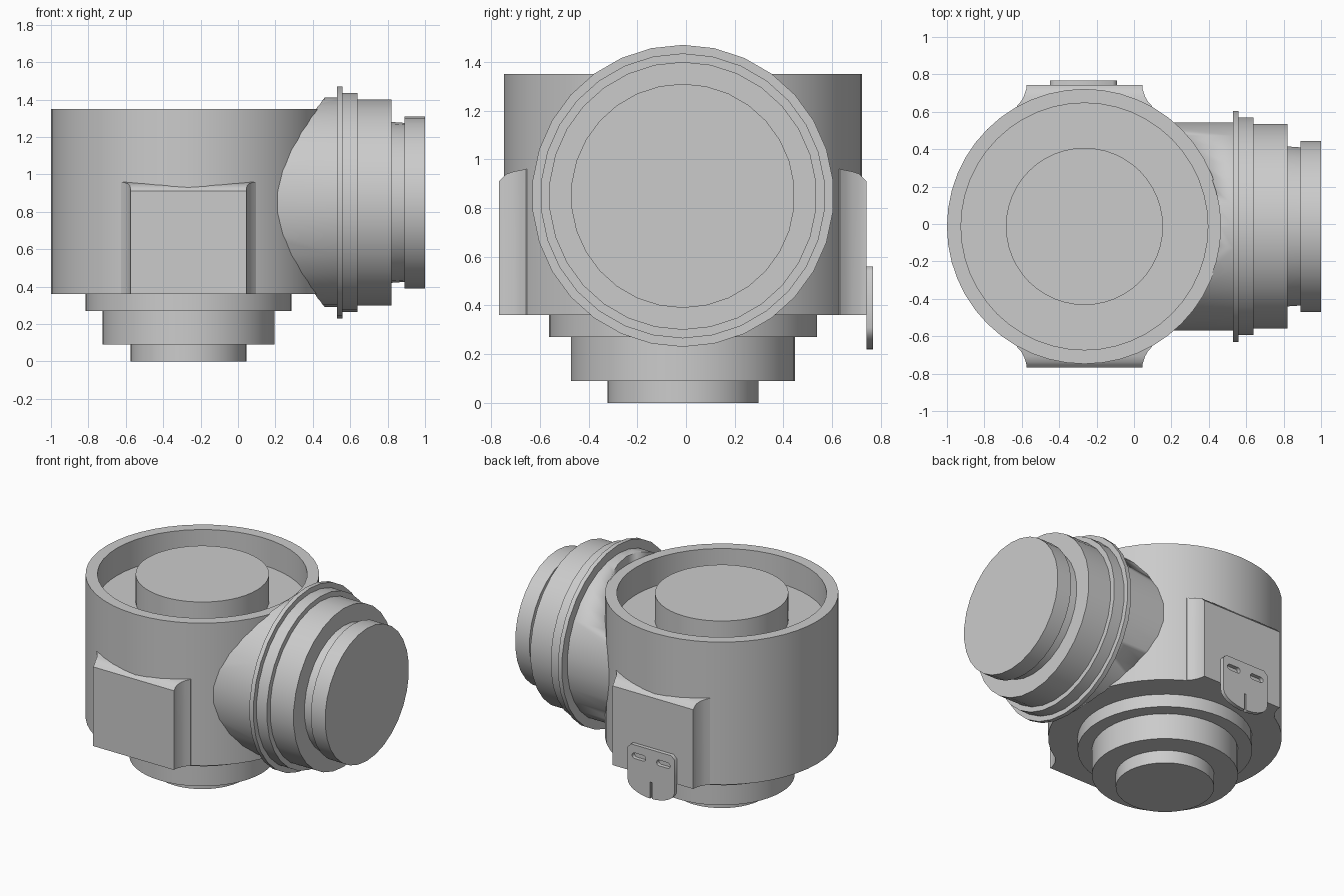
import bpy, bmesh, math
from mathutils import Matrix, Vector

if "Cube" in bpy.data.objects:
    bpy.data.objects.remove(bpy.data.objects["Cube"])

CX, CY, PIPE_Z, BODY_R = -0.265, -0.013, 0.85, 0.735

grey = bpy.data.materials.new("plain grey")
grey.use_nodes = True
grey.diffuse_color = (0.6, 0.6, 0.6, 1)
grey.node_tree.nodes["Principled BSDF"].inputs["Base Color"].default_value = (0.6, 0.6, 0.6, 1)


def finish(name, mesh, smooth=True):
    obj = bpy.data.objects.new(name, mesh)
    bpy.context.collection.objects.link(obj)
    mesh.materials.clear()
    mesh.materials.append(grey)
    if smooth:
        bpy.ops.object.select_all(action="DESELECT")
        obj.select_set(True)
        bpy.context.view_layer.objects.active = obj
        bpy.ops.object.shade_smooth_by_angle(angle=math.radians(30))
    return obj


def from_bmesh(name, bm, smooth=True):
    bmesh.ops.recalc_face_normals(bm, faces=bm.faces)
    mesh = bpy.data.meshes.new(name)
    bm.to_mesh(mesh)
    bm.free()
    return finish(name, mesh, smooth)


def lathe(name, profile, sides, matrix):
    """Turn a (radius, height) profile around z, then place it."""
    bm = bmesh.new()
    verts = [bm.verts.new((r, 0, h)) for r, h in profile]
    edges = [bm.edges.new(pair) for pair in zip(verts, verts[1:])]
    bmesh.ops.spin(bm, geom=verts + edges, axis=(0, 0, 1), cent=(0, 0, 0),
                   angle=math.tau, steps=sides, use_duplicate=False)
    bmesh.ops.remove_doubles(bm, verts=bm.verts, dist=0.0005)
    bmesh.ops.transform(bm, matrix=matrix, verts=bm.verts)
    return from_bmesh(name, bm)


# Body with stepped foot below and a ring-shaped recess around the top boss
upright = Matrix.Translation((CX, CY, 0))
lathe("body", [(0, 0), (0.31, 0), (0.31, 0.09), (0.46, 0.09), (0.46, 0.27),
               (0.55, 0.27), (0.55, 0.36), (BODY_R, 0.36), (BODY_R, 1.35),
               (0.66, 1.35), (0.66, 1.16), (0.42, 1.16), (0.42, 1.35), (0, 1.35)],
      48, upright)

# Side pipe with flanges, trimmed against the body wall
sideways = Matrix.Translation((0, CY, PIPE_Z)) @ Matrix.Rotation(math.pi / 2, 4, "Y")
pipe = lathe("side_pipe", [(0, 0.1), (0.56, 0.1), (0.56, 0.53), (0.62, 0.53),
                           (0.62, 0.56), (0.585, 0.56), (0.585, 0.64), (0.55, 0.64),
                           (0.55, 0.82), (0.43, 0.82), (0.425, 0.89), (0.46, 0.89),
                           (0.46, 1), (0, 1)], 30, sideways)
cutter = lathe("pipe_cutter", [(0, -1), (0.728, -1), (0.728, 3), (0, 3)], 48, upright)
cutter.hide_render = True
cutter.hide_viewport = True
trim = pipe.modifiers.new("trim", "BOOLEAN")
trim.operation, trim.solver, trim.object = "DIFFERENCE", "EXACT", cutter
bpy.context.view_layer.update()
trimmed = bpy.data.meshes.new_from_object(
    pipe.evaluated_get(bpy.context.evaluated_depsgraph_get()))
pipe.modifiers.clear()
pipe.data = trimmed
bpy.data.objects.remove(cutter)


# Flat mounting pads whose sides and top flare into the body
def pad(name, side):
    bm = bmesh.new()
    rings = []
    for depth, flare, rise in [(0, 0, 0), (0.015, 0, 0.015), (0.03, 0.004, 0.03),
                               (0.06, 0.014, 0.04), (0.085, 0.028, 0.045),
                               (0.11, 0.05, 0.05), (0.16, 0.05, 0.05)]:
        y = CY + side * (0.755 - depth)
        w, top = 0.31 + flare, 0.91 + rise
        rings.append([bm.verts.new((CX + x, y, z)) for x, z in
                      [(-w, 0.36), (w, 0.36), (w, top), (-w, top)]])
    for a, b in zip(rings, rings[1:]):
        for i in range(4):
            j = (i + 1) % 4
            bm.faces.new((a[i], a[j], b[j], b[i]))
    bm.faces.new(rings[0])
    bm.faces.new(rings[-1])
    return from_bmesh(name, bm)


pad("front_pad", -1)
pad("back_pad", 1)

# Bracket plate: chamfered top, rounded bottom with a slit, two slots
outline = [(-0.18, 0.31), (-0.18, 0.535), (-0.155, 0.56),
           (0.155, 0.56), (0.18, 0.535), (0.18, 0.31)]
arc = [(0.18 * math.cos(t), 0.31 - 0.09 * math.sin(t))
       for t in (math.pi * k / 16 for k in range(1, 16))]
slit = [(0.007, 0.22), (0.007, 0.335), (-0.007, 0.335), (-0.007, 0.22)]
outline += arc[:7] + slit + arc[8:]


def slot(cx, cz, half, r):
    points = []
    for k in range(16):
        t = math.tau * (k + 0.5) / 16
        shift = math.copysign(half, math.cos(t))
        points.append((cx + shift + r * math.cos(t), cz + r * math.sin(t)))
    return points


curve = bpy.data.curves.new("bracket_outline", "CURVE")
curve.dimensions, curve.fill_mode, curve.extrude = "2D", "BOTH", 0.0135
for points in (outline, slot(-0.094, 0.485, 0.032, 0.02), slot(0.094, 0.485, 0.032, 0.02)):
    spline = curve.splines.new("POLY")
    spline.points.add(len(points) - 1)
    for p, (x, z) in zip(spline.points, points):
        p.co = (x, z, 0, 1)
    spline.use_cyclic_u = True
helper = bpy.data.objects.new("bracket_helper", curve)
bpy.context.collection.objects.link(helper)
bpy.context.view_layer.update()
plate = bpy.data.meshes.new_from_object(
    helper.evaluated_get(bpy.context.evaluated_depsgraph_get()))
bpy.data.objects.remove(helper)
plate.transform(Matrix.Translation((CX - 0.005, 0.755, 0)) @ Matrix.Rotation(math.pi / 2, 4, "X"))
finish("bracket_plate", plate, smooth=False)
